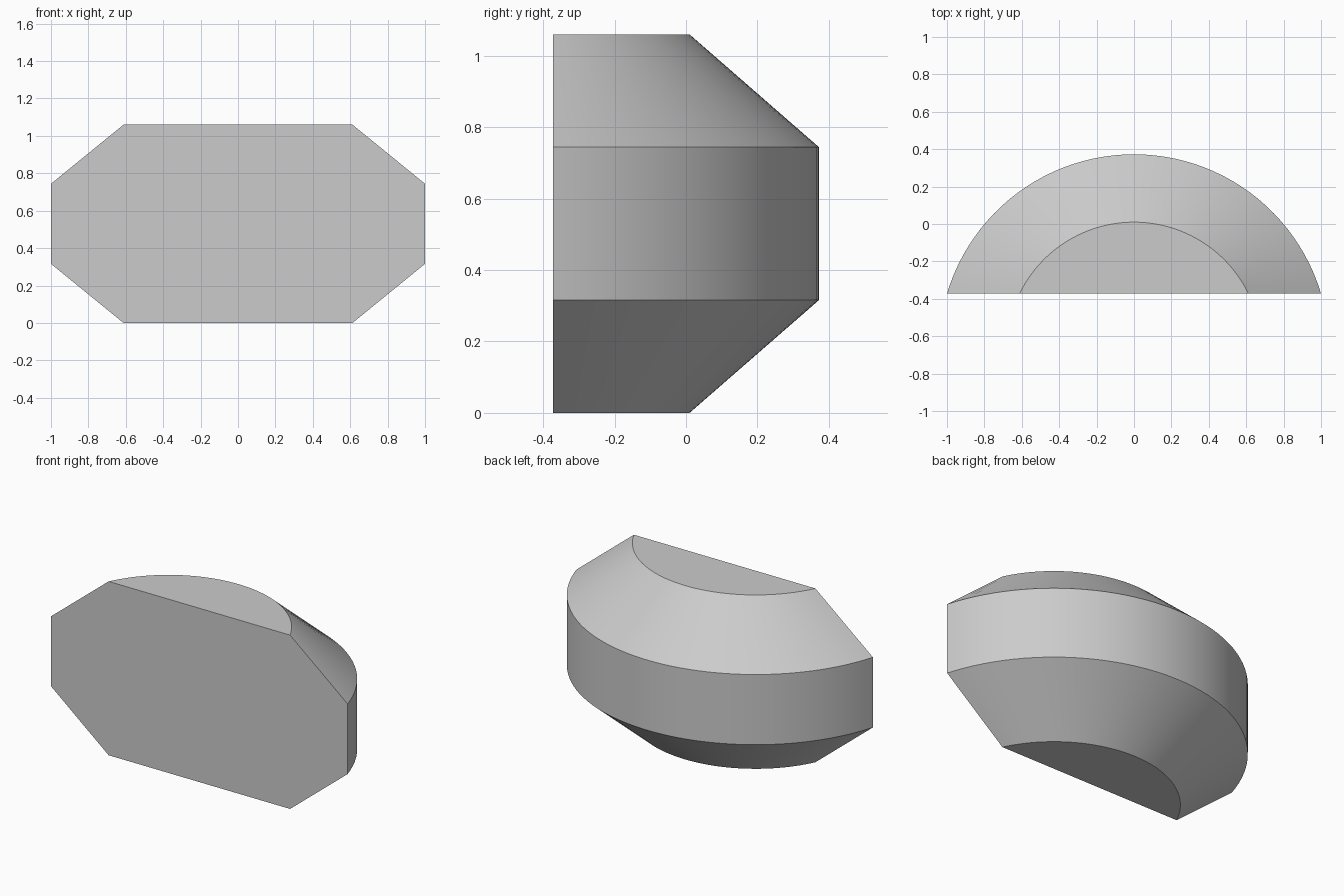
import bpy, bmesh, math

cube = bpy.data.objects.get("Cube")
if cube:
    bpy.data.objects.remove(cube, do_unlink=True)

SEGMENTS = 48
CENTRE_Y = -0.671   # shared axis of all arcs
FRONT_Y = -0.3725   # flat front plane

# Radius and height of each arc, bottom to top
LEVELS = [(0.681, 0.0), (1.0436, 0.316), (1.0436, 0.744), (0.681, 1.06)]

grey = bpy.data.materials.new("light_grey")
grey.use_nodes = True
colour = (0.6, 0.6, 0.6, 1)
grey.diffuse_color = colour
grey.node_tree.nodes["Principled BSDF"].inputs["Base Color"].default_value = colour


def arc(bm, radius, z):
    """Arc behind the front plane, from +x round to -x."""
    half = math.acos((FRONT_Y - CENTRE_Y) / radius)
    angles = [half - 2 * half * i / SEGMENTS for i in range(SEGMENTS + 1)]
    return [bm.verts.new((radius * math.sin(a), CENTRE_Y + radius * math.cos(a), z))
            for a in angles]


# Bevelled segment: arcs joined by bands, closed by caps and a flat front
bm = bmesh.new()
rings = [arc(bm, r, z) for r, z in LEVELS]
for low, high in zip(rings, rings[1:]):
    for i in range(SEGMENTS):
        bm.faces.new((low[i], low[i + 1], high[i + 1], high[i]))
bm.faces.new(rings[0])
bm.faces.new(rings[-1])
bm.faces.new([r[0] for r in rings] + [r[-1] for r in reversed(rings)])
bmesh.ops.recalc_face_normals(bm, faces=bm.faces)

mesh = bpy.data.meshes.new("bevelled_segment")
bm.to_mesh(mesh)
bm.free()
mesh.materials.append(grey)
segment = bpy.data.objects.new("bevelled_segment", mesh)
bpy.context.collection.objects.link(segment)

# Smooth curved bands with crisp edges
bpy.ops.object.select_all(action='DESELECT')
segment.select_set(True)
bpy.context.view_layer.objects.active = segment
bpy.ops.object.shade_smooth_by_angle(angle=math.radians(30))
